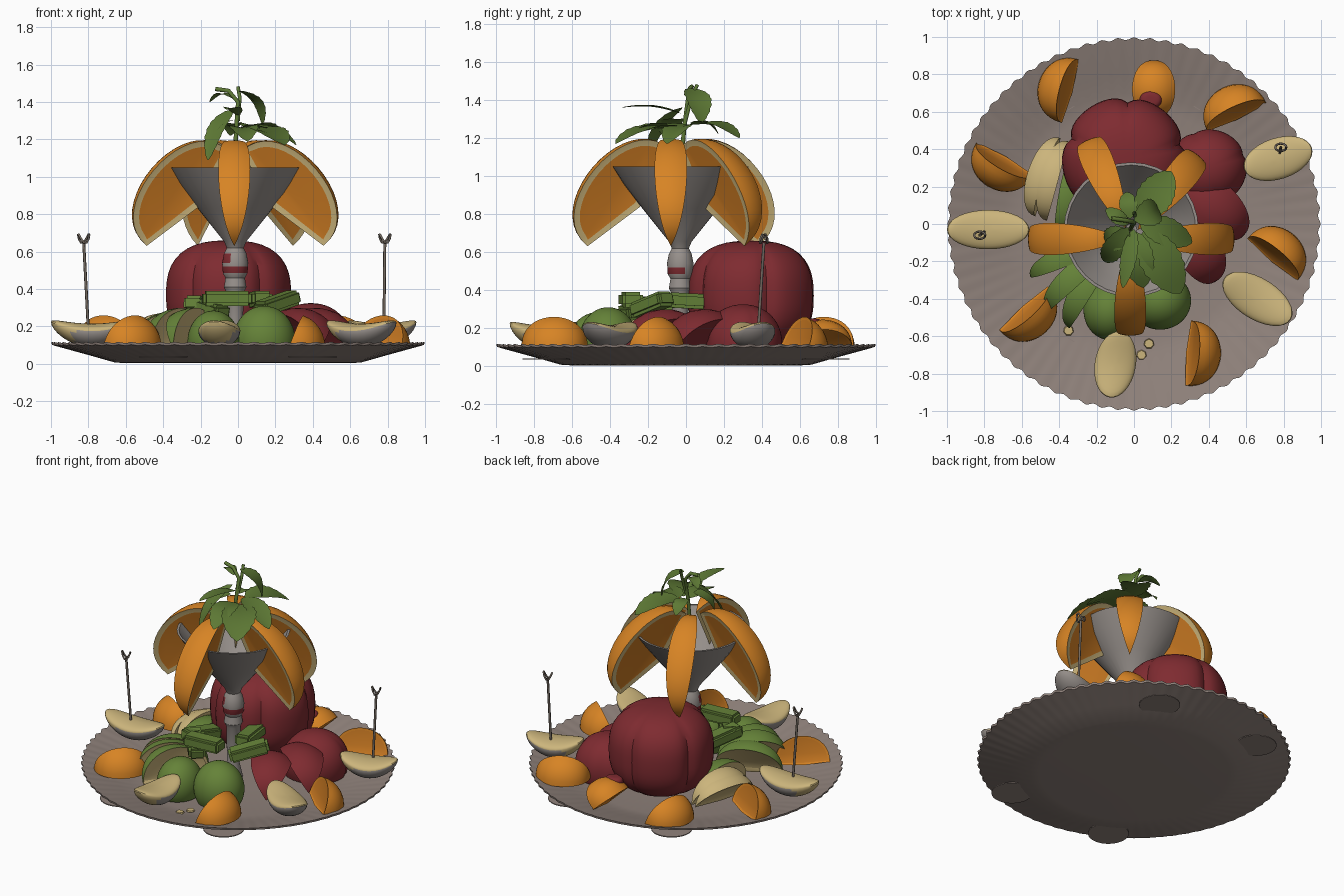
import bpy, bmesh, math
from math import sin, cos, pi, radians
from mathutils import Vector, Matrix

cube = bpy.data.objects.get("Cube")
if cube:
    bpy.data.objects.remove(cube, do_unlink=True)


def material(name, *rgb):
    m = bpy.data.materials.new(name)
    m.use_nodes = True
    m.diffuse_color = (*rgb, 1)
    m.node_tree.nodes["Principled BSDF"].inputs["Base Color"].default_value = (*rgb, 1)
    return m


GREY = material("warm grey", .28, .225, .20)
PALE = material("neutral grey", .31, .28, .26)
ORANGE = material("orange peel", .68, .23, .018)
FLESH = material("orange flesh", .58, .19, .016)
CREAM = material("cream", .60, .46, .20)
RED = material("pepper red", .21, .024, .03)
GREEN = material("fresh green", .13, .225, .04)
LEAF = material("leaf green", .11, .19, .035)
BROWN = material("pick brown", .17, .14, .115)
parts = []


def finish(name, bm, mats, matrix=None):
    bmesh.ops.remove_doubles(bm, verts=bm.verts, dist=1e-5)
    bmesh.ops.recalc_face_normals(bm, faces=bm.faces)
    mesh = bpy.data.meshes.new(name)
    if matrix:
        bm.transform(matrix)
    bm.to_mesh(mesh)
    bm.free()
    for m in mats:
        mesh.materials.append(m)
    ob = bpy.data.objects.new(name, mesh)
    bpy.context.collection.objects.link(ob)
    parts.append(ob)


def place(loc, heading=0, pitch=0):
    return (Matrix.Translation(loc) @ Matrix.Rotation(radians(heading), 4, 'Z')
            @ Matrix.Rotation(radians(pitch), 4, 'Y'))


def lathe(bm, profile, steps, ripple=lambda a, r: (0, 0)):
    rings = []
    for r, z in profile:
        ring = []
        for i in range(steps):
            a = 2 * pi * i / steps
            dr, dz = ripple(a, r)
            ring.append(bm.verts.new(((r + dr) * cos(a), (r + dr) * sin(a), z + dz)))
        rings.append(ring)
    for p, q in zip(rings, rings[1:]):
        for i in range(steps):
            j = (i + 1) % steps
            bm.faces.new((p[i], p[j], q[j], q[i]))
    bm.faces.new(rings[0])
    bm.faces.new(rings[-1])


def wedge(name, matrix, half, depth, a0, a1, mats, border, inner=.015):
    """Fruit wedge: curved skin round the x axis, two cut sides with a border."""
    bm = bmesh.new()
    n, m = 20, 6
    rows = []
    for j in range(m + 1):
        a = radians(a0 + (a1 - a0) * j / m)
        rows.append([bm.verts.new((-half * cos(pi * i / n), depth * sin(pi * i / n) ** .85 * cos(a),
                                   depth * sin(pi * i / n) ** .85 * sin(a))) for i in range(n + 1)])
    for p, q in zip(rows, rows[1:]):
        for i in range(n):
            bm.faces.new((p[i], p[i + 1], q[i + 1], q[i]))
    bmesh.ops.remove_doubles(bm, verts=[r[k] for r in rows[1:-1] for k in (0, n)] , dist=0)
    mid = radians((a0 + a1) / 2)
    core = bm.verts.new((0, -inner * cos(mid), -inner * sin(mid)))
    sides = [bm.faces.new(rows[0] + [core]), bm.faces.new([core] + rows[-1][::-1])]
    bmesh.ops.recalc_face_normals(bm, faces=bm.faces)
    ring = bmesh.ops.inset_individual(bm, faces=sides, thickness=border, depth=-.006)["faces"]
    for f in ring:
        f.material_index = 1
    for f in sides:
        f.material_index = 2
    finish(name, bm, mats, matrix)


def blob(name, loc, size, mats, lobes=0, depth=0, square=2, heading=0):
    """Rounded body, optionally squarish and grooved into lobes, resting on the plate."""
    bm = bmesh.new()
    bmesh.ops.create_uvsphere(bm, u_segments=60, v_segments=24, radius=1)
    for v in bm.verts:
        x, y, z = v.co
        h = math.hypot(x, y)
        k = (h ** square + abs(z) ** square) ** (-1 / square)
        groove = 1 - depth * h * (1 - abs(sin(lobes * math.atan2(y, x) / 2))) ** 3
        v.co = Vector((x * groove, y * groove, z)) * k
        v.co = Vector(c * s for c, s in zip(v.co, size))
        v.co.z = max(v.co.z, .035 - loc[2])
    finish(name, bm, mats, place(loc, heading))


# Fluted plate with scalloped rim
def flute(a, r):
    w = max(0, r - .62) / .38
    return .007 * w * cos(72 * a), .003 * w * cos(72 * a)


bm = bmesh.new()
lathe(bm, [(.6, .004), (.66, .008), (.8, .048), (.988, .1), (.991, .114),
           (.8, .068), (.7, .038), (.62, .026), (.2, .024)], 432, flute)
finish("plate", bm, [GREY])

# Flat tabs under the plate, cream crumbs on it
for sx in (-1, 1):
    for sy in (-1, 1):
        bm = bmesh.new()
        bmesh.ops.create_cone(bm, segments=32, radius1=.13, radius2=.13, depth=.006, cap_ends=True)
        finish("plate_tab", bm, [GREY], place((sx * .4, sy * .73, .037)))
for x, y in ((.04, -.7), (-.35, -.57), (.08, -.64)):
    bm = bmesh.new()
    bmesh.ops.create_cone(bm, segments=7, radius1=.028, radius2=.024, depth=.009, cap_ends=True)
    finish("crumb", bm, [CREAM], place((x, y, .046)))

# Goblet with red painted marks on the stem knob
bm = bmesh.new()
lathe(bm, [(.06, .03), (.04, .12), (.045, .38), (.06, .41), (.052, .46), (.066, .485), (.068, .52),
           (.07, .54), (.06, .59), (.045, .62), (.06, .655), (.2, .83), (.3, .96), (.36, 1.05),
           (.345, 1.05), (.28, .96), (.18, .83), (.03, .68)], 32)
for f in bm.faces:
    c = f.calc_center_median()
    band = .486 < c.z < .52 and c.y < .03
    patch = .55 < c.z < .58 and c.x < -.02 and c.y < 0
    f.material_index = int(band or patch)
finish("goblet", bm, [PALE, RED], place((-.015, -.03, 0)))

# Orange wedges hanging over the goblet rim
for ang, shift in ((180, 0), (0, .01), (270, -.03), (113, .03), (51, .03)):
    d = Vector((cos(radians(ang)), sin(radians(ang)), 0))
    up = Vector((0, 0, 1))
    x_axis = d * .65 - up * .76
    y_axis = d * .76 + up * .65
    rot = Matrix((x_axis, y_axis, x_axis.cross(y_axis))).transposed().to_4x4()
    centre = Vector((-.02, -.08, .886)) + d * (.25 + shift)
    wedge("orange_wedge", Matrix.Translation(centre) @ rot, .335, .25, -20, 20,
          [ORANGE, CREAM, FLESH], .033, .075)

# Small orange segments round the plate: x, y, heading
for x, y, h in ((-.34, .71, 75), (.55, .57, 25), (-.69, .35, 150),
                (.74, -.19, -40), (-.59, -.45, 222), (.29, -.69, -95)):
    wedge("orange_segment", place((x, y, .095), h), .175, .175, 0, 70, [ORANGE, ORANGE, FLESH], .014)
wedge("orange_segment", place((.105, .72, .09), 90), .155, .155, 42, 138, [ORANGE, ORANGE, FLESH], .014)

# Banana boats: x, y, heading, half length, half width
for x, y, h, length, width in ((-.78, -.03, 0, .22, .105), (.77, .35, 18, .19, .11),
                               (.66, -.4, -32, .21, .11), (-.1, -.75, 80, .18, .11)):
    bm = bmesh.new()
    bmesh.ops.create_uvsphere(bm, u_segments=32, v_segments=16, radius=1)
    for v in bm.verts:
        px, py, pz = v.co
        v.co = (px * length, py * width, pz * (.04 if pz > 0 else .085) + .05 * px * px)
    bm.normal_update()
    for f in bm.faces:
        f.material_index = int(f.normal.z < .05 and f.calc_center_median().x > -.45 * length)
    finish("banana_boat", bm, [CREAM, PALE], place((x, y, .175), h))


# Thin picks with knotted tops
def tube(name, points, radius, mat):
    cu = bpy.data.curves.new(name, 'CURVE')
    cu.dimensions = '3D'
    cu.bevel_depth = radius
    cu.bevel_resolution = 2
    s = cu.splines.new('POLY')
    s.points.add(len(points) - 1)
    for p, co in zip(s.points, points):
        p.co = (*co, 1)
    cu.materials.append(mat)
    ob = bpy.data.objects.new(name, cu)
    bpy.context.collection.objects.link(ob)


for x, y, tx, ty in ((-.80, -.04, -.825, -.06), (.78, .38, .785, .41)):
    tube("pick", [(x, y, .18), (tx, ty, .65)], .008, BROWN)
    loop = [(tx + .03 * cos(a * pi / 6), ty + .02 * sin(a * pi / 6), .67 + .025 * sin(a * pi / 3 + 1))
            for a in range(13)]
    tube("pick_knot", loop, .006, BROWN)

# Red pepper, its nub, and cut pepper pieces beside it
blob("red_pepper", (-.05, .345, .37), (.335, .335, .29), [RED], 5, .09, 2.6, 15)
blob("pepper_nub", (.09, .665, .2), (.06, .05, .05), [RED], square=4)
blob("pepper_half", (.39, .3, .12), (.215, .205, .205), [RED], 4, .05, 2.1, 20)
for x, y, h, half in ((.41, .1, -42, .24), (.32, -.11, -60, .23)):
    wedge("pepper_slice", place((x, y, .08), h), half, .22, 50, 122, [RED, RED, RED], .02)

# Green apple halves and fanned slices with cream sides: x, y, heading, tilt, depth
blob("green_half", (.14, -.41, .13), (.165, .155, .18), [GREEN])
blob("green_half", (-.13, -.46, .12), (.14, .16, .165), [GREEN])
for x, y, h, mid, depth in ((-.23, -.37, 238, 104, .22), (-.3, -.32, 222, 104, .22),
                            (-.35, -.2, 202, 100, .2), (-.37, .14, 80, 95, .19),
                            (-.41, .23, 75, 75, .19), (-.46, .25, 72, 65, .17)):
    wedge("green_slice", place((x, y, .08), h), .22, depth, mid - 16, mid + 16,
          [GREEN if y < .2 else CREAM, CREAM, CREAM], .012)

# Green sticks heaped round the goblet foot
for x, y, z, h, p in ((-.06, -.29, .35, 5, 0), (.21, -.18, .325, 40, -15), (-.2, -.12, .31, 70, 8),
                      (.11, -.02, .345, 100, 3), (-.16, -.24, .3, 130, -12)):
    bm = bmesh.new()
    bmesh.ops.create_cube(bm, size=1, matrix=Matrix.Diagonal((.26, .11, .08, 1)))
    bmesh.ops.bevel(bm, geom=bm.edges[:], offset=.016, segments=2, affect='EDGES')
    finish("green_stick", bm, [GREEN], place((x, y, z), h, p))


# Mint sprig: serrated drooping leaves and curled stems
def leaf(base, tip, width, arch):
    bm = bmesh.new()
    base, tip = Vector(base), Vector(tip)
    axis = tip - base
    side = axis.cross(Vector((0, 0, 1))).normalized()
    normal = side.cross(axis).normalized()
    n = 14
    rows = []
    for i in range(n + 1):
        t = i / n
        w = width * sin(pi * t ** .85) ** .6 * (1 if i % 2 else .92) if 0 < i < n else .004
        mid = base + axis * t + normal * arch * sin(pi * t)
        rows.append([bm.verts.new(mid + side * w * s + normal * .2 * w * abs(s)) for s in (-1, 0, 1)])
    for p, q in zip(rows, rows[1:]):
        for k in (0, 1):
            bm.faces.new((p[k], p[k + 1], q[k + 1], q[k]))
    finish("mint_leaf", bm, [LEAF])


for base, tip, width, arch in (
        ((.05, -.04, 1.25), (.25, -.37, 1.17), .115, .03), ((.0, -.04, 1.25), (.05, -.34, 1.19), .085, .04),
        ((-.03, -.02, 1.36), (-.16, -.2, 1.09), .06, .04), ((.03, .02, 1.27), (.31, -.1, 1.17), .08, .03),
        ((.03, .03, 1.27), (.2, .28, 1.2), .1, .03), ((.0, .02, 1.46), (.13, .08, 1.28), .075, .04),
        ((.0, -.03, 1.33), (-.06, -.34, 1.36), .045, .02), ((-.02, .03, 1.28), (-.04, .17, 1.22), .05, .03),
        ((-.03, .0, 1.42), (-.15, .08, 1.4), .04, .03), ((-.03, -.04, 1.3), (-.15, -.1, 1.19), .07, .03)):
    leaf(base, tip, width, arch)
tube("mint_stem", [(-.02, -.03, 1.0), (-.01, -.01, 1.25), (0, .01, 1.4), (-.05, .02, 1.46), (-.12, .03, 1.47)],
     .012, LEAF)
tube("mint_stem", [(0, 0, 1.3), (.01, .03, 1.42), (.0, .06, 1.48)], .01, LEAF)

# Smooth shading that keeps cut edges sharp
bpy.ops.object.select_all(action='DESELECT')
for ob in parts:
    ob.select_set(True)
bpy.context.view_layer.objects.active = parts[0]
bpy.ops.object.shade_smooth_by_angle(angle=radians(35))
